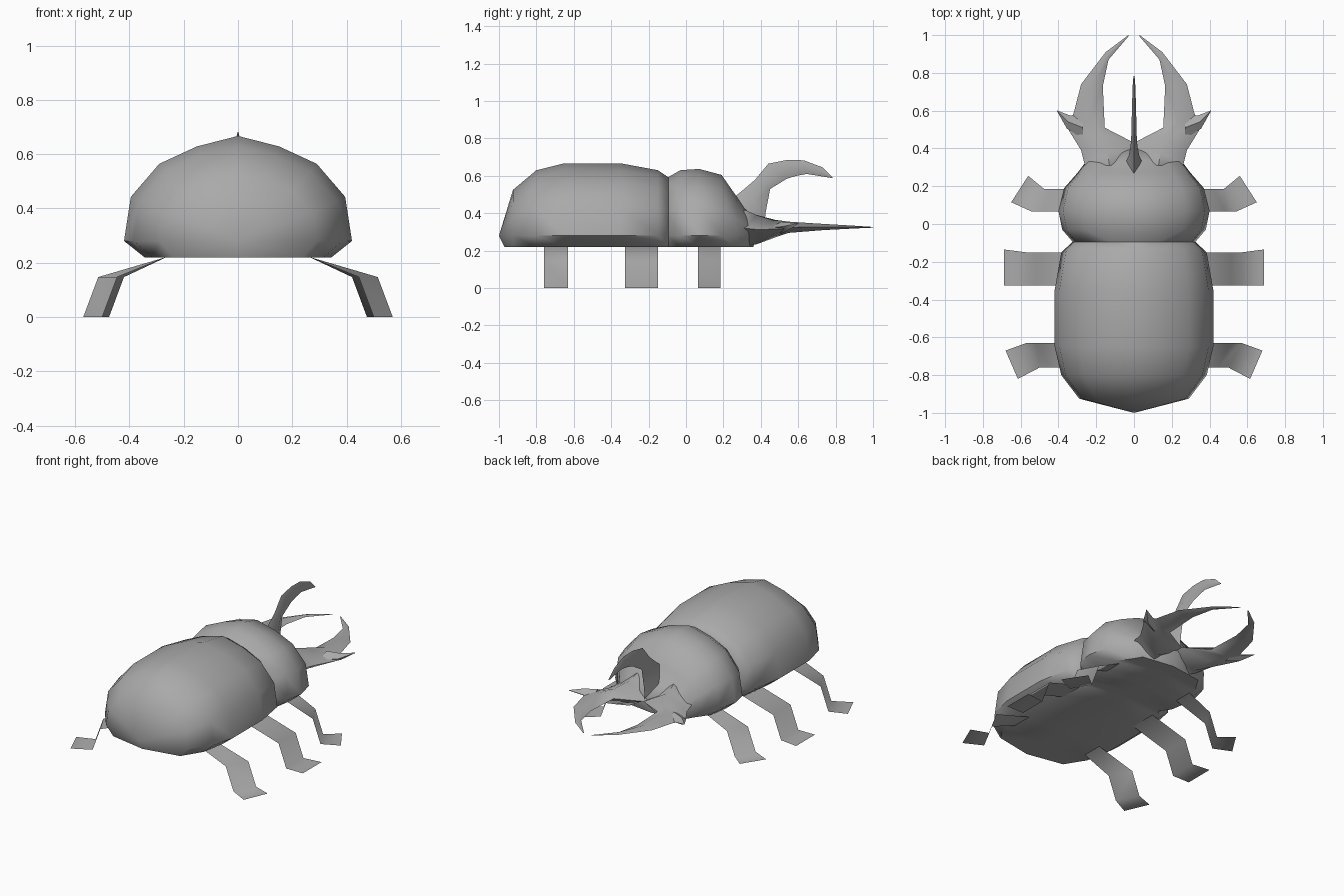
import bpy
import bmesh
import math

cube = bpy.data.objects.get("Cube")
if cube:
    bpy.data.objects.remove(cube)

shell = bpy.data.materials.new("shell_grey")
shell.use_nodes = True
shell.diffuse_color = (0.4, 0.4, 0.4, 1)
shell.node_tree.nodes["Principled BSDF"].inputs["Base Color"].default_value = shell.diffuse_color


def finish(name, bm, angle=50, solid=True):
    bmesh.ops.remove_doubles(bm, verts=bm.verts, dist=0.0005)
    if solid:
        bmesh.ops.recalc_face_normals(bm, faces=bm.faces)
    mesh = bpy.data.meshes.new(name)
    bm.to_mesh(mesh)
    bm.free()
    mesh.materials.append(shell)
    obj = bpy.data.objects.new(name, mesh)
    bpy.context.collection.objects.link(obj)
    bpy.ops.object.select_all(action='DESELECT')
    obj.select_set(True)
    bpy.context.view_layer.objects.active = obj
    bpy.ops.object.shade_smooth_by_angle(angle=math.radians(angle))
    return obj


def loft(name, rings, closed=False, mirror=False, angle=50):
    """Skin a row of equal-length sections, optionally mirrored in x."""
    bm = bmesh.new()
    for side in ((1, -1) if mirror else (1,)):
        rows = [[bm.verts.new((x * side, y, z)) for x, y, z in ring] for ring in rings]
        for a, b in zip(rows, rows[1:]):
            n = len(a)
            for i in range(n if closed else n - 1):
                j = (i + 1) % n
                bm.faces.new((a[i], a[j], b[j], b[i]))
        if closed:
            bm.faces.new(rows[0])
            bm.faces.new(rows[-1])
    bmesh.ops.remove_doubles(bm, verts=bm.verts, dist=0.0005)
    bmesh.ops.dissolve_degenerate(bm, edges=bm.edges, dist=0.0005)
    return finish(name, bm, angle)


# Half section of the body: share of width, share of height above the rim
RIM, BELLY = 0.28, 0.22
SECTION = [(0, 1), (0.36, 0.9), (0.69, 0.735), (0.94, 0.42), (1, 0)]


def section(y, width, top):
    ring = [(width * u, y, RIM + (top - RIM) * v) for u, v in SECTION]
    return ring + [(width * 0.82, y, BELLY), (0, y, BELLY)]


def point_end(y, y_belly, z):
    return [(0, y, z)] * len(SECTION) + [(0, y_belly, BELLY)] * 2


# Abdomen with a blunt tail
abdomen = [(-0.925, 0.29, 0.525), (-0.8, 0.385, 0.63), (-0.65, 0.42, 0.667),
           (-0.35, 0.42, 0.667), (-0.15, 0.385, 0.63), (-0.09, 0.32, 0.59)]
loft("abdomen", [point_end(-1, -0.97, RIM)] + [section(*r) for r in abdomen]
     + [point_end(-0.07, -0.07, 0.4)], mirror=True)

# Thorax sloping down to the head
thorax = [(-0.1, 0.32, 0.59), (-0.03, 0.38, 0.63), (0.07, 0.4, 0.637),
          (0.19, 0.37, 0.605), (0.27, 0.3, 0.49), (0.33, 0.255, 0.405)]
loft("thorax", [point_end(-0.12, -0.12, 0.4)] + [section(*r) for r in thorax]
     + [point_end(0.4, 0.36, 0.34)], mirror=True)


def blade(outer, inner, low, high):
    """Flattened diamond section between an outer and an inner point."""
    mx, my = (outer[0] + inner[0]) / 2, (outer[1] + inner[1]) / 2
    mid = (low + high) / 2
    return [(*outer, mid), (mx, my, high), (*inner, mid), (mx, my, low)]


# Head and curved jaws, with a side spur on each jaw
jaw = [((0.26, 0.31), (0, 0.31), 0.22, 0.42),
       ((0.28, 0.39), (0, 0.37), 0.235, 0.39),
       ((0.36, 0.52), (0, 0.43), 0.27, 0.365),
       ((0.32, 0.585), (0.155, 0.51), 0.295, 0.355),
       ((0.28, 0.74), (0.165, 0.73), 0.31, 0.343),
       ((0.15, 0.91), (0.135, 0.87), 0.318, 0.334),
       ((0.03, 1.0), (0.028, 0.995), 0.323, 0.327)]
spur = [((0.27, 0.57), (0.27, 0.45), 0.29, 0.355),
        ((0.34, 0.575), (0.355, 0.505), 0.305, 0.35),
        ((0.41, 0.602), (0.408, 0.598), 0.343, 0.347)]
for side, word in ((1, "left"), (-1, "right")):
    for part, rows in (("jaw", jaw), ("jaw_spur", spur)):
        rings = [[(x * side, y, z) for x, y, z in blade(*r)] for r in rows]
        loft(f"{word}_{part}", rings, closed=True)

# Central horn: upper point, lower point, half width
horn = [((0.25, 0.48), (0.42, 0.33), 0.04),
        ((0.3, 0.52), (0.425, 0.4), 0.028),
        ((0.37, 0.58), (0.45, 0.53), 0.018),
        ((0.44, 0.665), (0.54, 0.585), 0.013),
        ((0.54, 0.685), (0.59, 0.6), 0.012),
        ((0.63, 0.683), (0.645, 0.61), 0.01),
        ((0.73, 0.645), (0.71, 0.6), 0.008),
        ((0.785, 0.592), (0.78, 0.588), 0.003)]
rings = []
for (ya, za), (yb, zb), w in horn:
    y, z = (ya + yb) / 2, (za + zb) / 2
    rings.append([(0, ya, za), (w, y, z), (0, yb, zb), (-w, y, z)])
loft("horn", rings, closed=True, angle=60)

# Thin strip legs: rear and front edge as (y, ankle x, toe x, toe y)
legs = {"front": ((0.065, 0.54, 0.65, 0.115), (0.185, 0.475, 0.56, 0.255)),
        "middle": ((-0.325, 0.57, 0.688, -0.325), (-0.15, 0.57, 0.688, -0.135)),
        "rear": ((-0.76, 0.5, 0.615, -0.82), (-0.63, 0.57, 0.68, -0.67))}
for place, edges in legs.items():
    for side, word in ((1, "left"), (-1, "right")):
        bm = bmesh.new()
        strips = []
        for y, ankle, toe_x, toe_y in edges:
            path = [(0.26, y, 0.222), (ankle - 0.055, y, 0.147),
                    (ankle, y, 0), (toe_x, toe_y, 0)]
            strips.append([bm.verts.new((x * side, v, z)) for x, v, z in path])
        back, front = strips
        for i in range(3):
            quad = [back[i], back[i + 1], front[i + 1], front[i]]
            bm.faces.new(quad if side > 0 else quad[::-1])
        finish(f"{word}_{place}_leg", bm, angle=75, solid=False)
